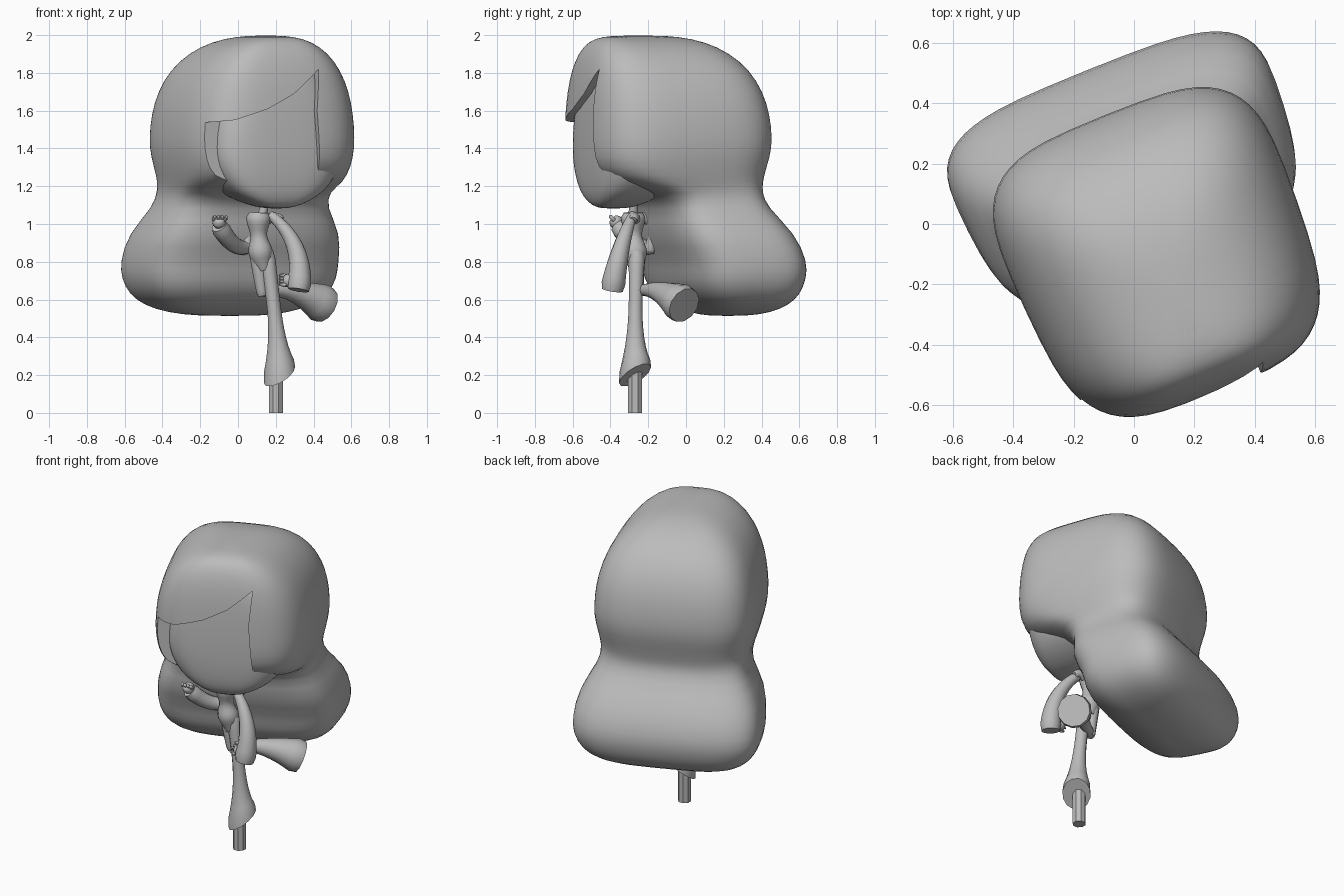
import bpy, bmesh
from math import cos, sin, pi, radians, copysign
from mathutils import Vector

cube = bpy.data.objects.get("Cube")
if cube:
    bpy.data.objects.remove(cube, do_unlink=True)

tone = (0.5, 0.5, 0.5, 1)
grey = bpy.data.materials.new("plain grey")
grey.use_nodes = True
grey.diffuse_color = tone
grey.node_tree.nodes["Principled BSDF"].inputs["Base Color"].default_value = tone


def loft(name, rings):
    """Skin a list of point rings, closing both ends."""
    bm = bmesh.new()
    loops = [[bm.verts.new(point) for point in ring] for ring in rings]
    for lower, upper in zip(loops, loops[1:]):
        for i in range(len(lower)):
            bm.faces.new((lower[i - 1], lower[i], upper[i], upper[i - 1]))
    bm.faces.new(loops[0])
    bm.faces.new(loops[-1])
    bmesh.ops.recalc_face_normals(bm, faces=bm.faces)
    mesh = bpy.data.meshes.new(name)
    bm.to_mesh(mesh)
    bm.free()
    mesh.materials.append(grey)
    obj = bpy.data.objects.new(name, mesh)
    bpy.context.collection.objects.link(obj)
    return obj


def finish(obj, angle):
    """Apply modifiers and shade smooth."""
    bpy.ops.object.select_all(action='DESELECT')
    obj.select_set(True)
    bpy.context.view_layer.objects.active = obj
    bpy.ops.object.convert(target='MESH')
    bpy.ops.object.shade_smooth_by_angle(angle=radians(angle))


def place_on_head(obj):
    """The head is turned towards the model's left."""
    obj.location = (0.08, -0.08, 0)
    obj.rotation_euler.z = radians(22)


def soften(obj):
    mod = obj.modifiers.new("soften", 'SUBSURF')
    mod.levels = mod.render_levels = 1


def shrink(t, power=2.5):
    """Rounded-off scale, full at the middle and closing at the end."""
    return (1 - abs(t) ** power) ** (1 / power)


def block_ring(z, width, front, back, count=28):
    """Rounded-box cross-section, slightly wider at the back."""
    ring = []
    for i in range(count):
        angle = 2 * pi * (i + 0.5) / count
        c, s = (copysign(abs(part) ** 0.55, part) for part in (cos(angle), sin(angle)))
        depth = (front + back) / 2 + (back - front) / 2 * s
        ring.append((width * c * (1 + 0.05 * s), depth, z))
    return ring


# Hair: swelling base, pinched nape and rounded crown in one mass
base = []
for t in (0.99, 0.93, 0.8, 0.6, 0.3, 0):
    s = shrink(t, 2.9)
    base.append(block_ring(0.8 - 0.29 * t, 0.57 * s, 0.29 - 0.33 * s * s, 0.28 + 0.36 * s))
nape = [block_ring(*level) for level in (
    (0.95, 0.55, -0.13, 0.58), (1.09, 0.45, -0.12, 0.44), (1.17, 0.44, -0.2, 0.42),
    (1.22, 0.45, -0.42, 0.43), (1.3, 0.47, -0.5, 0.45))]
crown = []
for t in (0, 0.2, 0.4, 0.6, 0.77, 0.9, 0.97, 0.998):
    s = shrink(t)
    crown.append(block_ring(1.4 + 0.6 * t, 0.49 * s, -0.12 - 0.4 * s ** 0.3, 0.6 * s - 0.12))
hair = loft("hair", base + nape + crown)
place_on_head(hair)
soften(hair)

# Face opening: swept fringe above, side lock on the model's left
opening_outline = [(-0.8, 0.9), (0.1, 0.9), (0.24, 1.1), (0.18, 1.3), (0.16, 1.6), (0.18, 1.82),
                   (0.03, 1.69), (-0.12, 1.61), (-0.3, 1.55), (-0.8, 1.5)]
cutter = loft("face_opening_cutter", [[(u, v, z) for u, z in opening_outline] for v in (-0.8, -0.37)])
place_on_head(cutter)
cutter.hide_render = True
opening = hair.modifiers.new("opening", 'BOOLEAN')
opening.object = cutter
opening.operation = 'DIFFERENCE'
opening.solver = 'EXACT'
finish(hair, 45)
bpy.data.objects.remove(cutter, do_unlink=True)

# Face: flat-fronted rounded block with a tapered chin
face_rings = []
for t in (-0.995, -0.95, -0.8, -0.6, -0.3, 0, 0.3, 0.6, 0.8, 0.95):
    s = shrink(t, 2)
    height = 0.32 if t < 0 else 0.5
    face_rings.append(block_ring(1.4 + height * t, 0.385 * s, -0.3 - 0.18 * s ** 0.3, 0.3 * s - 0.3))
face = loft("face", face_rings)
place_on_head(face)
soften(face)
finish(face, 60)


def limb(name, start, bend, end, radius, hem=(0, 0, 0), steps=14, sides=12):
    """Curved limb whose radius follows a rule; hem tilts the far opening."""
    start, bend, end, hem = map(Vector, (start, bend, end, hem))
    rings = []
    for i in range(steps + 1):
        t = i / steps
        centre = start.lerp(bend, t).lerp(bend.lerp(end, t), t)
        along = (bend - start).lerp(end - bend, t).normalized()
        side = along.cross(Vector((0, 1, 0))).normalized()
        up = side.cross(along)
        reach = radius(t) * (0.85 if i in (0, steps) else 1)
        ring = []
        for k in range(sides):
            angle = 2 * pi * k / sides
            offset = (side * cos(angle) + up * sin(angle)) * reach
            ring.append(centre + offset + along * offset.dot(hem) * t ** 4)
        rings.append(ring)
    finish(loft(name, rings), 60)


def taper(first, last, power=1):
    return lambda t: first + (last - first) * t ** power


# Neck and torso with a narrow waist
limb("neck", (0.15, -0.28, 1.16), (0.14, -0.28, 1.1), (0.12, -0.28, 1), taper(0.02, 0.025))
limb("torso", (0.11, -0.28, 1.06), (0.1, -0.28, 0.9), (0.14, -0.26, 0.76),
     lambda t: 0.054 + 0.01 * cos(11 * (t - 0.1)))

# Standing leg with a flared, tilted hem
limb("standing_leg", (0.15, -0.26, 0.85), (0.2, -0.27, 0.55), (0.22, -0.27, 0.2),
     lambda t: 0.02 + 0.024 * (1 - t) + 0.08 * t ** 4, hem=(-0.45, -0.5, 0))

# Bent leg kicked out behind, its shin flaring to the hem
limb("bent_thigh", (0.1, -0.26, 0.88), (0.11, -0.26, 0.75), (0.13, -0.25, 0.62), taper(0.045, 0.028))
limb("bent_shin", (0.12, -0.26, 0.64), (0.27, -0.17, 0.68), (0.46, -0.01, 0.57), taper(0.028, 0.115, 2))

# Raised arm, elbow held back
limb("raised_upper_arm", (0.08, -0.25, 1.04), (0.06, -0.13, 1.02), (0.04, -0.19, 0.86), taper(0.024, 0.036))
limb("raised_forearm", (0.05, -0.17, 0.88), (-0.02, -0.25, 0.85), (-0.1, -0.36, 0.99), taper(0.036, 0.05))

# Lowered arm with a full sleeve
limb("lowered_arm", (0.17, -0.28, 1.05), (0.36, -0.35, 0.9), (0.32, -0.39, 0.65), taper(0.024, 0.066))
limb("shoulder_cap", (0.15, -0.27, 1.02), (0.19, -0.27, 1.05), (0.23, -0.28, 1.02), taper(0.028, 0.024))


def hand(name, palm, reach, spread):
    """Small palm with four curled fingers."""
    palm, reach, spread = map(Vector, (palm, reach, spread))
    limb(name + "_palm", palm - reach, palm, palm + reach, lambda t: 0.024 + 0.012 * sin(pi * t))
    for i in range(4):
        knuckle = palm + reach * 0.5 + spread * (i - 1.5)
        limb(f"{name}_finger_{i + 1}", knuckle, knuckle + reach + spread * 0.5, knuckle + reach,
             taper(0.012, 0.01), steps=5, sides=6)


hand("raised_hand", (-0.1, -0.37, 1.01), (0, -0.02, 0.02), (0.02, 0, 0))
hand("lowered_hand", (0.27, -0.37, 0.7), (-0.03, 0, 0), (0, 0.014, 0.016))

# Octagonal support post
post_rings = []
for z in (0, 0.27):
    corners = [pi / 4 * (k + 0.5) for k in range(8)]
    post_rings.append([(0.2 + 0.04 * cos(a), -0.27 + 0.04 * sin(a), z) for a in corners])
finish(loft("support_post", post_rings), 30)
